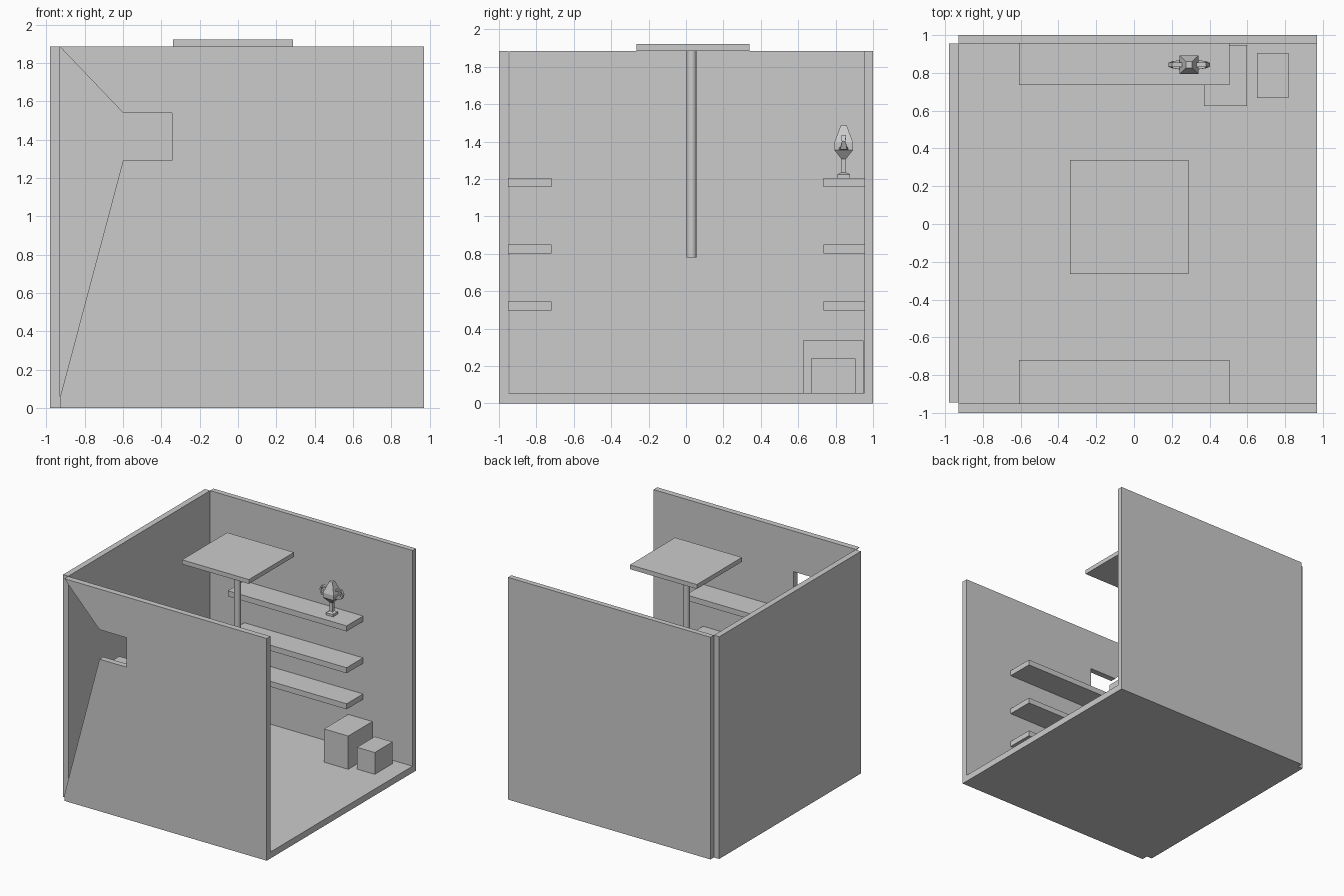
import bpy, bmesh, math
from mathutils import Vector

if "Cube" in bpy.data.objects:
    bpy.data.objects.remove(bpy.data.objects["Cube"])


def finish(name, bm):
    bmesh.ops.recalc_face_normals(bm, faces=bm.faces)
    me = bpy.data.meshes.new(name)
    bm.to_mesh(me)
    bm.free()
    ob = bpy.data.objects.new(name, me)
    bpy.context.scene.collection.objects.link(ob)
    return ob


def box(name, x0, x1, y0, y1, z0, z1):
    bm = bmesh.new()
    bmesh.ops.create_cube(bm, size=1)
    for v in bm.verts:
        v.co = ((x0 + x1) / 2 + v.co.x * (x1 - x0),
                (y0 + y1) / 2 + v.co.y * (y1 - y0),
                (z0 + z1) / 2 + v.co.z * (z1 - z0))
    return finish(name, bm)


def loft(name, rings):
    # closed skin over four-sided rings
    bm = bmesh.new()
    vs = [[bm.verts.new(p) for p in r] for r in rings]
    for a, b in zip(vs, vs[1:]):
        for i in range(4):
            j = (i + 1) % 4
            bm.faces.new((a[i], a[j], b[j], b[i]))
    bm.faces.new(vs[0])
    bm.faces.new(vs[-1])
    return finish(name, bm)


# room shell, open at the right and top
box("floor", -0.93, 0.97, -0.95, 0.955, 0, 0.055)
box("back_wall", -0.93, 0.97, 0.955, 1.0, 0, 1.885)
box("left_wall", -0.98, -0.93, -0.945, 0.955, 0, 1.885)

# front wall, with the window opening flaring out to the left corner
profile = [(-0.93, 0), (0.97, 0), (0.97, 1.885), (-0.93, 1.885), (-0.6, 1.54),
           (-0.345, 1.54), (-0.345, 1.29), (-0.6, 1.29), (-0.93, 0.05)]
bm = bmesh.new()
face = bm.faces.new([bm.verts.new((x, -1.0, z)) for x, z in profile])
ext = bmesh.ops.extrude_face_region(bm, geom=[face], use_keep_orig=True)
for v in ext["geom"]:
    if isinstance(v, bmesh.types.BMVert):
        v.co.y += 0.05
finish("front_wall", bm)

# three shelves on each long wall
for i, z in enumerate((0.497, 0.803, 1.158)):
    box(f"back_shelf_{i}", -0.61, 0.505, 0.735, 0.955, z, z + 0.047)
    box(f"front_shelf_{i}", -0.61, 0.505, -0.95, -0.72, z, z + 0.047)

# storage boxes
box("large_box", 0.37, 0.597, 0.625, 0.948, 0.055, 0.337)
box("small_box", 0.65, 0.817, 0.667, 0.905, 0.055, 0.24)

# raised panel on its post
box("top_panel", -0.34, 0.288, -0.265, 0.34, 1.885, 1.922)
bm = bmesh.new()
bmesh.ops.create_cone(bm, cap_ends=True, segments=32, radius1=0.026, radius2=0.026, depth=1.107)
bmesh.ops.translate(bm, verts=bm.verts, vec=(-0.026, 0.03, 1.3335))
post = finish("post", bm)
bpy.context.view_layer.objects.active = post
post.select_set(True)
bpy.ops.object.shade_smooth_by_angle()

# trophy: square base, stem and faceted cup
CX, CY = 0.292, 0.843
cup = [(0.034, 1.205), (0.034, 1.225), (0.013, 1.235), (0.013, 1.308),
       (0.05, 1.355), (0.05, 1.395), (0.016, 1.487)]
loft("trophy_cup", [[(CX + sx * h, CY + sy * h, z)
                     for sx, sy in ((-1, -1), (1, -1), (1, 1), (-1, 1))] for h, z in cup])

# trophy handles: (offset, height, half width) along the loop
path = [(0.035, 1.42, 0.012), (0.088, 1.428, 0.012), (0.103, 1.4, 0.01),
        (0.088, 1.365, 0.018), (0.04, 1.36, 0.026)]
for side, label in ((-1, "left"), (1, "right")):
    rings = []
    for i, (d, z, w) in enumerate(path):
        a, b = path[max(i - 1, 0)], path[min(i + 1, len(path) - 1)]
        n = Vector((a[1] - b[1], b[0] - a[0])).normalized() * 0.007
        rings.append([(CX + side * (d + s * n.x), CY + t * w, z + s * n.y)
                      for s, t in ((-1, -1), (1, -1), (1, 1), (-1, 1))])
    loft(f"trophy_handle_{label}", rings)
